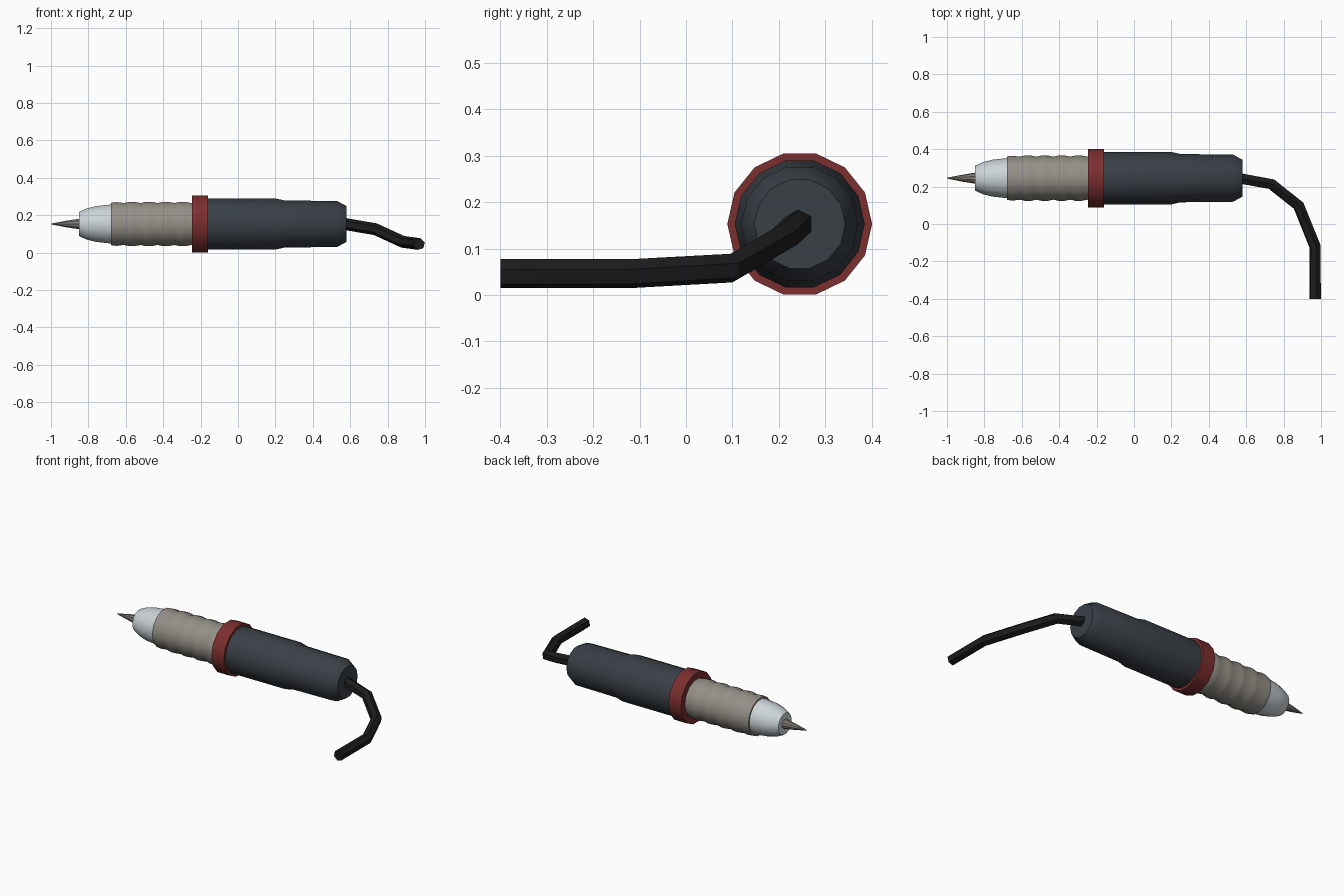
import bpy, bmesh, math
from mathutils import Vector

if "Cube" in bpy.data.objects:
    bpy.data.objects.remove(bpy.data.objects["Cube"])

AXIS_Y, AXIS_Z = 0.245, 0.153
SIDES = 14


def material(name, rgb):
    m = bpy.data.materials.new(name)
    m.diffuse_color = (*rgb, 1)
    m.use_nodes = True
    m.node_tree.nodes["Principled BSDF"].inputs["Base Color"].default_value = m.diffuse_color
    return m


def finish(name, bm, mat):
    bmesh.ops.recalc_face_normals(bm, faces=bm.faces)
    me = bpy.data.meshes.new(name)
    bm.to_mesh(me)
    bm.free()
    me.materials.append(mat)
    ob = bpy.data.objects.new(name, me)
    bpy.context.collection.objects.link(ob)
    bpy.ops.object.select_all(action='DESELECT')
    ob.select_set(True)
    bpy.context.view_layer.objects.active = ob
    bpy.ops.object.shade_smooth_by_angle(angle=math.radians(30))
    return ob


def skin(bm, rings):
    """Join successive vertex rings and close both ends."""
    n = len(rings[0])
    for a, b in zip(rings, rings[1:]):
        for i in range(n):
            j = (i + 1) % n
            bm.faces.new((a[i], a[j], b[j], b[i]))
    bm.faces.new(rings[0])
    bm.faces.new(rings[-1])


def lathe(name, profile, mat, sides=SIDES):
    """Turn an (x, radius) profile about the tool's long axis."""
    bm = bmesh.new()
    rings = []
    for x, r in profile:
        rings.append([bm.verts.new((x, AXIS_Y + r * math.cos(2 * math.pi * i / sides),
                                    AXIS_Z + r * math.sin(2 * math.pi * i / sides)))
                      for i in range(sides)])
    skin(bm, rings)
    return finish(name, bm, mat)


def sweep(name, points, radius, sides, mat):
    """Sweep a polygon along a path, carrying its up direction along."""
    pts = [Vector(p) for p in points]
    segs = [(b - a).normalized() for a, b in zip(pts, pts[1:])]
    tangents = [segs[0]] + [(a + b).normalized() for a, b in zip(segs, segs[1:])] + [segs[-1]]
    bm = bmesh.new()
    rings, up, prev = [], Vector((0, 0, 1)), tangents[0]
    for p, t in zip(pts, tangents):
        up = prev.rotation_difference(t) @ up
        up = (up - t * up.dot(t)).normalized()
        side = t.cross(up)
        rings.append([bm.verts.new(p + radius * (math.cos(2 * math.pi * i / sides) * up +
                                                 math.sin(2 * math.pi * i / sides) * side))
                      for i in range(sides)])
        prev = t
    skin(bm, rings)
    return finish(name, bm, mat)


steel = material("dark steel", (0.21, 0.19, 0.17))
silver = material("pale silver", (0.60, 0.66, 0.69))
grip_grey = material("warm grey", (0.30, 0.28, 0.245))
red = material("dull red", (0.20, 0.028, 0.028))
slate = material("slate", (0.041, 0.051, 0.062))
black = material("cable black", (0.012, 0.012, 0.012))

# Pointed tip and nose cone
lathe("tip", [(-1.0, 0.002), (-0.92, 0.018), (-0.84, 0.031)], steel, 10)
lathe("nose_cone", [(-0.85, 0.066), (-0.81, 0.085), (-0.76, 0.098), (-0.67, 0.108)], silver)

# Grip with shallow ripples
grip = [(-0.68, 0.116), (-0.65, 0.12), (-0.61, 0.115)]
for k in range(4):
    x = -0.565 + 0.09 * k
    grip += [(x - 0.015, 0.122), (x + 0.01, 0.122), (x + 0.045, 0.115)]
grip.append((-0.23, 0.119))
lathe("grip", grip, grip_grey)

# Collar ring
lathe("collar", [(-0.245, 0.156), (-0.16, 0.156)], red)

# Handle body with a slight step and a chamfered back end
lathe("handle", [(-0.17, 0.14), (0.20, 0.14), (0.25, 0.129),
                 (0.53, 0.126), (0.58, 0.098)], slate)

# Power cable
sweep("cable", [(0.56, 0.245, 0.155), (0.735, 0.213, 0.125), (0.88, 0.098, 0.058),
                (0.968, -0.12, 0.046), (0.968, -0.40, 0.046)], 0.032, 6, black)
